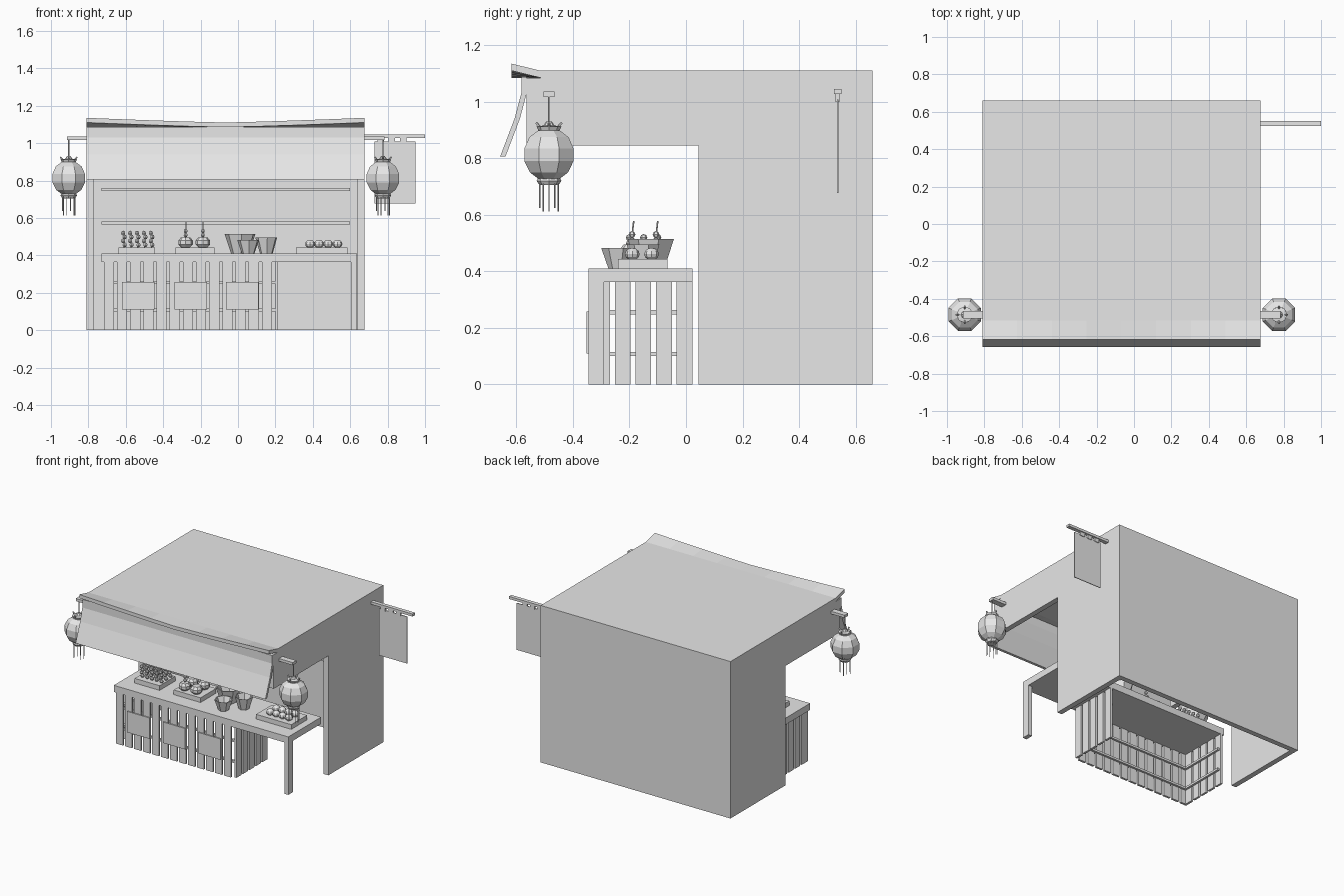
import bpy, bmesh, math
from mathutils import Matrix, Vector

cube = bpy.data.objects.get("Cube")
if cube:
    bpy.data.objects.remove(cube, do_unlink=True)

GREY = (0.8, 0.8, 0.8, 1)
mat = bpy.data.materials.new("plain_grey")
mat.use_nodes = True
mat.diffuse_color = GREY
mat.node_tree.nodes["Principled BSDF"].inputs["Base Color"].default_value = GREY


def finish(name, bm):
    bmesh.ops.recalc_face_normals(bm, faces=bm.faces)
    mesh = bpy.data.meshes.new(name)
    bm.to_mesh(mesh)
    bm.free()
    mesh.materials.append(mat)
    obj = bpy.data.objects.new(name, mesh)
    bpy.context.scene.collection.objects.link(obj)
    return obj


def add_box(bm, x, y, z):
    """Box from three (low, high) ranges."""
    size = [b - a for a, b in (x, y, z)]
    mid = [(a + b) / 2 for a, b in (x, y, z)]
    bmesh.ops.create_cube(bm, size=1, matrix=Matrix.Translation(mid) @ Matrix.Diagonal((*size, 1)))


def box(name, x, y, z):
    bm = bmesh.new()
    add_box(bm, x, y, z)
    return finish(name, bm)


def prism(name, profile, x0, x1):
    """Extrude a (y, z) outline along x."""
    bm = bmesh.new()
    face = bm.faces.new([bm.verts.new((x0, y, z)) for y, z in profile])
    new = bmesh.ops.extrude_face_region(bm, geom=[face])["geom"]
    bmesh.ops.translate(bm, vec=(x1 - x0, 0, 0), verts=[v for v in new if isinstance(v, bmesh.types.BMVert)])
    return finish(name, bm)


def add_lathe(bm, centre, profile, sides, turn=0.0):
    """Revolve a (radius, z) profile round a vertical axis."""
    cx, cy, cz = centre
    rings = []
    for r, z in profile:
        angles = [turn + math.tau * i / sides for i in range(sides)]
        rings.append([bm.verts.new((cx + r * math.cos(a), cy + r * math.sin(a), cz + z)) for a in angles])
    for low, high in zip(rings, rings[1:]):
        for i in range(sides):
            j = (i + 1) % sides
            bm.faces.new((low[i], low[j], high[j], high[i]))
    bm.faces.new(rings[0][::-1])
    bm.faces.new(rings[-1])


def add_rod(bm, start, end, r, sides=5):
    a, b = Vector(start), Vector(end)
    rot = (b - a).to_track_quat("Z", "Y").to_matrix().to_4x4()
    bmesh.ops.create_cone(bm, cap_ends=True, segments=sides, radius1=r, radius2=r,
                          depth=(b - a).length, matrix=Matrix.Translation((a + b) / 2) @ rot)


def add_ball(bm, pos, r, squash=1.0, u=6, v=4):
    bmesh.ops.create_uvsphere(bm, u_segments=u, v_segments=v, radius=r,
                              matrix=Matrix.Translation(pos) @ Matrix.Diagonal((1, 1, squash, 1)))


# Building shell, open at the front and underneath
L, R, BACK = -0.81, 0.675, 0.66
T = 0.037
ROOF, UNDER = 1.11, 1.085
wall = [(BACK, 0), (BACK, UNDER), (-0.565, UNDER), (-0.565, 0.845), (0.045, 0.845), (0.045, 0)]
prism("right_wall", wall, L, L + T)
prism("left_wall", wall, R - T, R)
box("back_wall", (L + T, R - T), (BACK - T, BACK), (0, UNDER))
box("roof", (L, R), (-0.515, BACK), (UNDER, ROOF))

# Upturned roof lip, higher towards both ends
bm = bmesh.new()
mid = (L + R) / 2
rows = []
for i in range(9):
    t = i / 4 - 1
    lift = 0.025 * abs(t) ** 1.2
    x = mid + t * (R - L) / 2
    rows.append([bm.verts.new(p) for p in ((x, -0.515, UNDER), (x, -0.515, ROOF),
                                           (x, -0.617, ROOF + lift), (x, -0.617, UNDER + lift))])
for a, b in zip(rows, rows[1:]):
    for k in range(4):
        bm.faces.new((a[k], a[k - 1], b[k - 1], b[k]))
bm.faces.new(rows[0])
bm.faces.new(rows[-1])
finish("roof_lip", bm)

# Hanging front awning
outer = [(-0.583, 1.087), (-0.583, 1.03), (-0.607, 0.94), (-0.658, 0.806)]
prism("awning", outer + [(y + 0.019, z) for y, z in reversed(outer)], L, R)

# Shelves on the back wall
for z in (0.565, 0.745):
    box("shelf", (-0.73, 0.6), (0.45, BACK - T), (z, z + 0.015))

# Counter with slatted front and sides
box("counter_top", (-0.73, 0.235), (-0.345, 0.023), (0.363, 0.41))
bm = bmesh.new()
for i in range(13):
    x = -0.717 + i * 0.0704
    add_box(bm, (x, x + 0.054), (-0.34, -0.325), (0, 0.363))
for x in (-0.717, 0.2):
    for i in range(5):
        y = -0.325 + i * 0.073
        add_box(bm, (x, x + 0.015), (y, y + 0.056), (0, 0.363))
finish("counter_slats", bm)
bm = bmesh.new()
for z in (0.1, 0.248):
    add_box(bm, (-0.702, 0.2), (-0.325, -0.31), (z, z + 0.015))
    for x in (-0.702, 0.185):
        add_box(bm, (x, x + 0.015), (-0.31, 0.01), (z, z + 0.015))
finish("counter_rails", bm)
for x in (-0.62, -0.34, -0.063):
    box("front_notice", (x, x + 0.173), (-0.353, -0.345), (0.11, 0.258))

# Side table with one front leg
box("side_table_top", (0.235, 0.635), (-0.345, 0.023), (0.363, 0.41))
box("side_table_leg", (0.605, 0.635), (-0.345, -0.29), (0, 0.363))

# Food trays
TRAY_Y = (-0.24, -0.065)
for x in ((-0.64, -0.445), (-0.335, -0.125), (0.31, 0.585)):
    box("food_tray", x, TRAY_Y, (0.41, 0.443))

# Skewers of small beads
bm = bmesh.new()
for i in range(5):
    for j in range(3):
        x, y = -0.61 + i * 0.037, -0.2 + j * 0.05
        add_rod(bm, (x, y, 0.443), (x, y, 0.528), 0.003)
        for k in range(4):
            add_ball(bm, (x + 0.004 * (-1) ** k, y, 0.456 + k * 0.021), 0.013)
finish("bead_skewers", bm)

# Round pots, two of them with sticks
bm = bmesh.new()
for x in (-0.28, -0.188):
    for y in (-0.195, -0.11):
        add_lathe(bm, (x, y, 0.443), [(0.024, 0), (0.039, 0.015), (0.039, 0.035), (0.026, 0.052)], 8)
finish("round_pots", bm)
bm = bmesh.new()
for x, y in ((-0.28, -0.195), (-0.188, -0.11)):
    add_rod(bm, (x, y, 0.49), (x + 0.002, y + 0.01, 0.578), 0.003)
    for k in range(2):
        add_ball(bm, (x, y + 0.004, 0.508 + k * 0.022), 0.012)
finish("pot_sticks", bm)

# Buns in two rows
bm = bmesh.new()
for x in (0.385, 0.433, 0.482, 0.532):
    for y in (-0.19, -0.122):
        add_ball(bm, (x, y, 0.461), 0.026, 0.85, 8, 6)
finish("buns", bm)

# Open tapered bowls
for x, y, r, h in ((0.012, -0.122, 0.085, 0.105), (0.055, -0.24, 0.06, 0.072), (0.152, -0.15, 0.06, 0.085)):
    bm = bmesh.new()
    add_lathe(bm, (x, y, 0.41), [(0.58 * r, 0), (r, h), (0.9 * r, h), (0.5 * r, 0.012)], 7, 0.3)
    finish("bowl", bm)

# Lanterns on side brackets
LY = -0.485
for x, bracket in ((-0.905, (-0.915, L)), (0.775, (R, 0.782))):
    box("lantern_bracket", bracket, (LY - 0.02, LY + 0.02), (1.017, 1.036))
    bm = bmesh.new()
    add_rod(bm, (x, LY, 0.91), (x, LY, 1.017), 0.003)
    finish("lantern_cord", bm)
    bm = bmesh.new()
    add_lathe(bm, (x, LY, 0), [(0.04, 0.727), (0.073, 0.75), (0.094, 0.79), (0.094, 0.835),
                               (0.075, 0.875), (0.042, 0.898)], 8, math.pi / 8)
    finish("lantern_body", bm)
    bm = bmesh.new()
    add_lathe(bm, (x, LY, 0), [(0.036, 0.895), (0.044, 0.912), (0.02, 0.916), (0.01, 0.93)], 8)
    for i in range(4):
        a = math.tau * i / 4
        c, s = math.cos(a), math.sin(a)
        add_rod(bm, (x + 0.03 * c, LY + 0.03 * s, 0.908), (x + 0.046 * c, LY + 0.046 * s, 0.926), 0.005)
    finish("lantern_cap", bm)
    bm = bmesh.new()
    add_lathe(bm, (x, LY, 0), [(0.034, 0.705), (0.044, 0.72), (0.04, 0.729)], 8)
    finish("lantern_collar", bm)
    bm = bmesh.new()
    for i in range(10):
        a = math.tau * i / 10
        p = (x + 0.034 * math.cos(a), LY + 0.034 * math.sin(a))
        add_rod(bm, (*p, 0.612 + 0.012 * (i % 3)), (*p, 0.71), 0.0025, 4)
    finish("lantern_tassels", bm)

# Hanging banner on a side pole
box("banner_pole", (R, 1.0), (0.523, 0.55), (1.027, 1.045))
box("banner", (0.73, 0.948), (0.534, 0.539), (0.677, 1.008))
for x in (0.76, 0.82, 0.88):
    box("banner_loop", (x - 0.015, x + 0.02), (0.53, 0.543), (1.0, 1.03))
